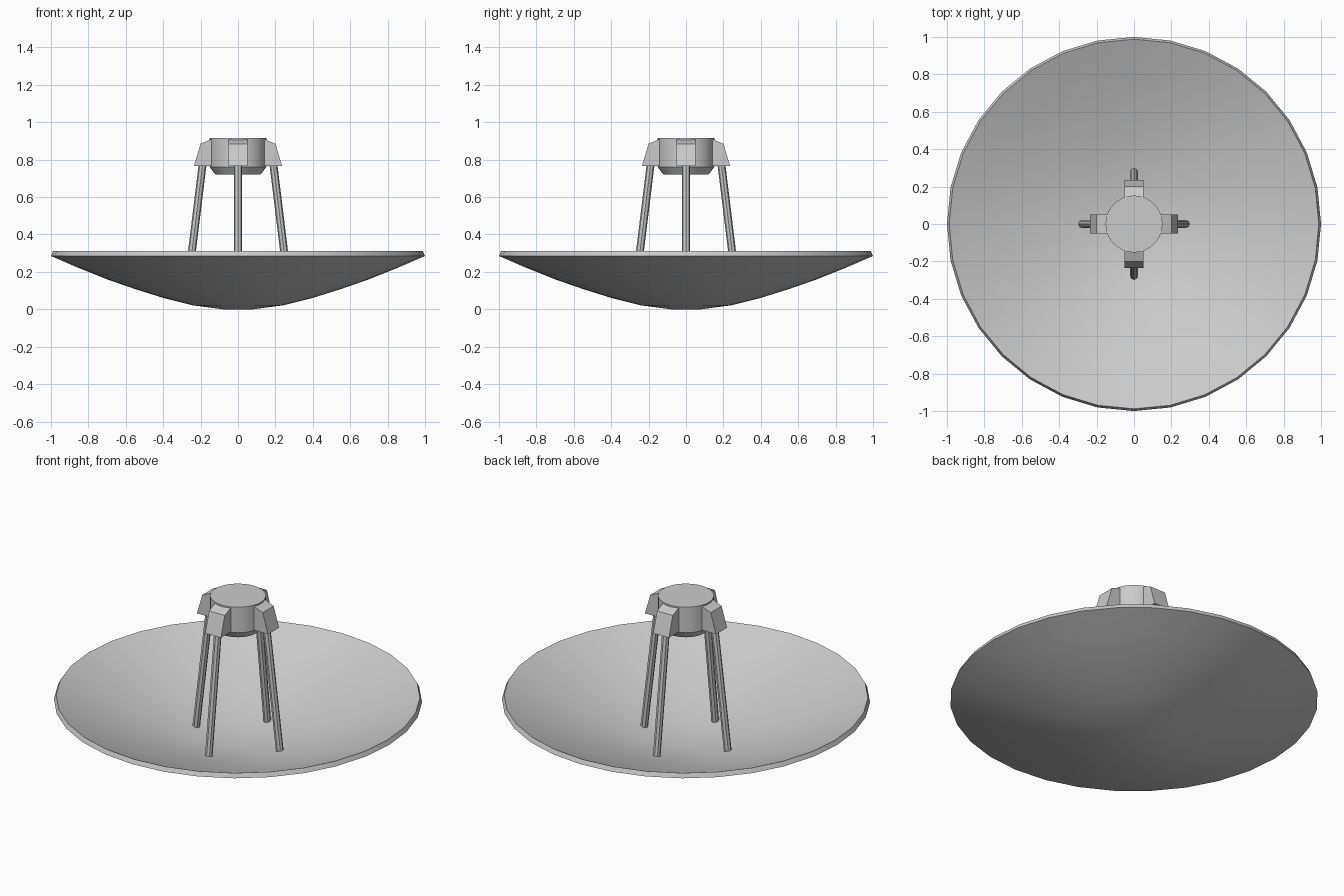
import bpy, bmesh, math
from mathutils import Matrix, Vector

cube = bpy.data.objects.get("Cube")
if cube:
    bpy.data.objects.remove(cube, do_unlink=True)

# One light grey for everything
grey = bpy.data.materials.new("light_grey")
grey.use_nodes = True
colour = (0.6, 0.6, 0.6, 1)
grey.diffuse_color = colour
grey.node_tree.nodes["Principled BSDF"].inputs["Base Color"].default_value = colour


def finish(name, bm, smooth=False):
    bmesh.ops.remove_doubles(bm, verts=bm.verts, dist=0.0005)
    bmesh.ops.recalc_face_normals(bm, faces=bm.faces)
    mesh = bpy.data.meshes.new(name)
    bm.to_mesh(mesh)
    bm.free()
    mesh.materials.append(grey)
    obj = bpy.data.objects.new(name, mesh)
    bpy.context.collection.objects.link(obj)
    if smooth:
        bpy.ops.object.select_all(action='DESELECT')
        obj.select_set(True)
        bpy.context.view_layer.objects.active = obj
        bpy.ops.object.shade_smooth_by_angle(angle=math.radians(30))
    return obj


def lathe(name, profile, sides=32):
    bm = bmesh.new()
    verts = [bm.verts.new((r, 0, z)) for r, z in profile]
    edges = [bm.edges.new(pair) for pair in zip(verts, verts[1:])]
    bmesh.ops.spin(bm, geom=verts + edges, cent=(0, 0, 0), axis=(0, 0, 1),
                   angle=math.tau, steps=sides, use_merge=False)
    return finish(name, bm, smooth=True)


# Shallow dish: outer skin, slanted rim, inner skin
outer = [(0, 0), (0.08, 0), (0.24, 0.021), (0.4, 0.061), (0.55, 0.108),
         (0.7, 0.16), (0.85, 0.22), (1, 0.285)]
inner = [(r * 0.988, z + 0.03 - 0.004 * r) for r, z in reversed(outer)]
lathe("dish", outer + inner)

# Central receiver drum with chamfered underside
lathe("receiver_drum", [(0, 0.72), (0.12, 0.72), (0.152, 0.762),
                        (0.152, 0.915), (0, 0.915)])

# Four brackets and four splayed legs
bracket_profile = [(0.12, 0.765), (0.236, 0.765), (0.2, 0.885), (0.14, 0.91)]
foot, head = Vector((0.278, 0, 0.05)), Vector((0.188, 0, 0.785))
axis = head - foot
for i, side in enumerate(("left", "back", "right", "front")):
    turn = Matrix.Rotation(i * math.pi / 2, 4, 'Z')

    bm = bmesh.new()
    face = bm.faces.new([bm.verts.new((r, -0.052, z)) for r, z in bracket_profile])
    moved = bmesh.ops.extrude_face_region(bm, geom=[face])["geom"]
    bmesh.ops.translate(bm, vec=(0, 0.104, 0),
                        verts=[v for v in moved if isinstance(v, bmesh.types.BMVert)])
    bm.transform(turn)
    finish(side + "_bracket", bm)

    bm = bmesh.new()
    bmesh.ops.create_cone(bm, cap_ends=True, segments=8, radius1=0.021,
                          radius2=0.021, depth=axis.length)
    tilt = Matrix.Rotation(math.atan2(axis.x, axis.z), 4, 'Y')
    bm.transform(turn @ Matrix.Translation((foot + head) / 2) @ tilt)
    finish(side + "_leg", bm)
